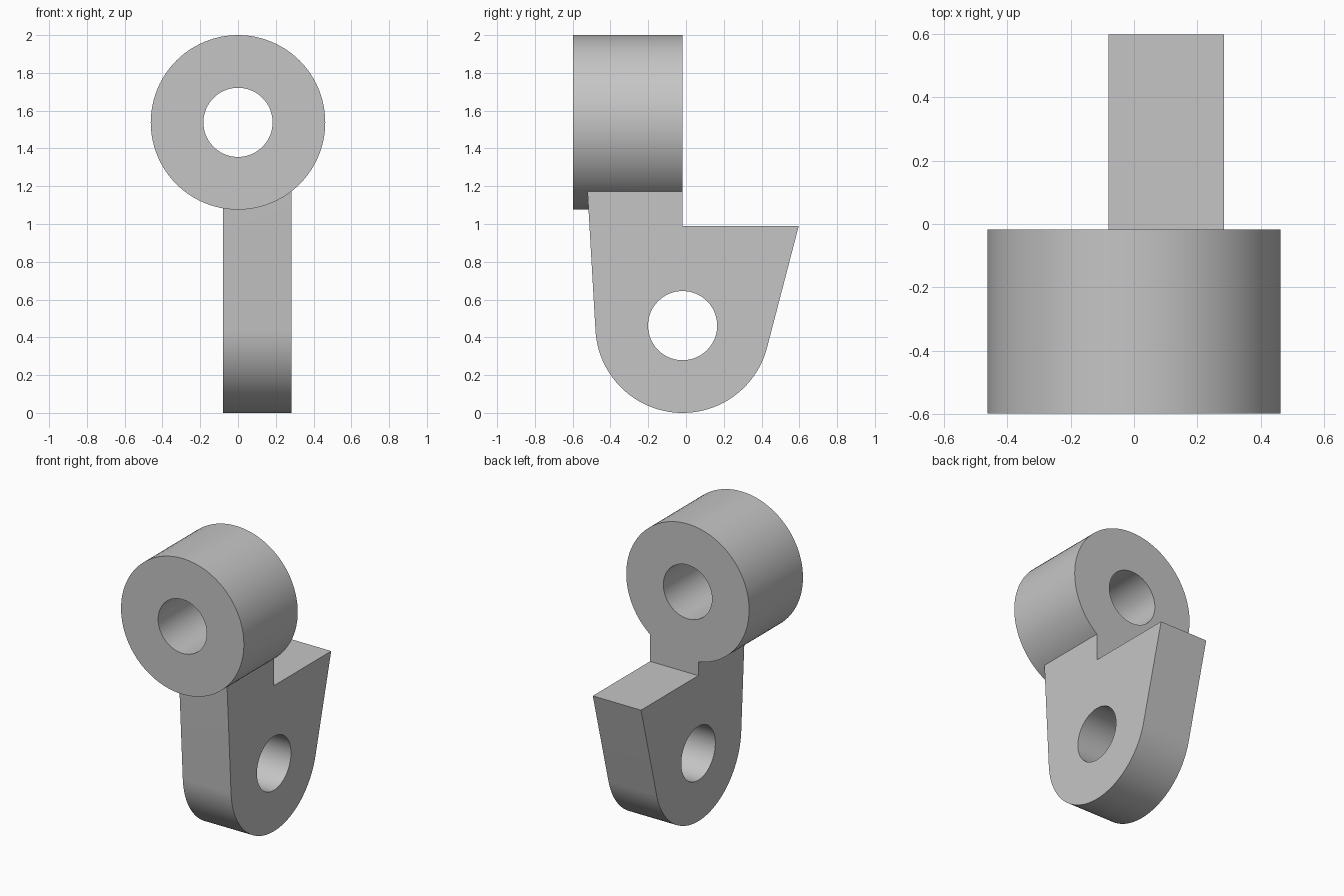
import bpy, bmesh, math
from mathutils import Vector

cube = bpy.data.objects.get("Cube")
if cube:
    bpy.data.objects.remove(cube)

grey = bpy.data.materials.new("light grey")
grey.use_nodes = True
colour = (0.56, 0.56, 0.56, 1)
grey.diffuse_color = colour
grey.node_tree.nodes["Principled BSDF"].inputs["Base Color"].default_value = colour

R, HOLE = 0.462, 0.183
RING = Vector((0, 1.538))       # ring centre in x, z
EYE = Vector((-0.018, R))       # lug hole centre in y, z
FRONT, BACK = -0.597, -0.018
LEFT, RIGHT = -0.08, 0.283


def arc(centre, radius, start, end, steps):
    return [centre + radius * Vector((math.cos(a), math.sin(a)))
            for a in (start + (end - start) * i / steps for i in range(steps + 1))]


def circle(centre, radius):
    return arc(centre, radius, 0, math.tau, 96)[:-1]


def prism(name, outline, axis, low, high):
    """Extrude a closed outline along x or y."""
    def place(p, d):
        return (d, p.x, p.y) if axis == "x" else (p.x, d, p.y)
    bm = bmesh.new()
    face = bm.faces.new([bm.verts.new(place(p, low)) for p in outline])
    top = bmesh.ops.extrude_face_region(bm, geom=[face])["geom"]
    shift = Vector(place(Vector((0, 0)), high - low))
    bmesh.ops.translate(bm, vec=shift,
                        verts=[v for v in top if isinstance(v, bmesh.types.BMVert)])
    bmesh.ops.recalc_face_normals(bm, faces=bm.faces)
    mesh = bpy.data.meshes.new(name)
    bm.to_mesh(mesh)
    bm.free()
    mesh.materials.append(grey)
    obj = bpy.data.objects.new(name, mesh)
    bpy.context.collection.objects.link(obj)
    return obj


def combine(obj, other, operation):
    mod = obj.modifiers.new(operation, "BOOLEAN")
    mod.operation, mod.object, mod.solver = operation, other, "EXACT"
    bpy.context.view_layer.objects.active = obj
    bpy.ops.object.modifier_apply(modifier=mod.name)
    bpy.data.objects.remove(other)


def tangent_angle(point, side):
    d = point - EYE
    return math.atan2(d.y, d.x) + side * math.acos(R / d.length)


# Lug: rounded foot with straight sides tangent to it, and a stepped top
neck_front = Vector((-0.526, 1.25))
shelf_back = Vector((0.597, 0.99))
foot = arc(EYE, R, tangent_angle(neck_front, 1),
           tangent_angle(shelf_back, -1) + math.tau, 64)
lug_outline = [neck_front] + foot + [shelf_back, Vector((BACK, 0.99)), Vector((BACK, 1.25))]
bracket = prism("bracket", lug_outline, "x", LEFT, RIGHT)

# Ring joined on top of the lug
combine(bracket, prism("ring", circle(RING, R), "y", FRONT, BACK), "UNION")

# Through holes in the ring and the lug
combine(bracket, prism("ring_hole", circle(RING, HOLE), "y", -1, 1), "DIFFERENCE")
combine(bracket, prism("lug_hole", circle(EYE, HOLE), "x", -1, 1), "DIFFERENCE")

bpy.ops.object.select_all(action="DESELECT")
bracket.select_set(True)
bpy.context.view_layer.objects.active = bracket
bpy.ops.object.shade_smooth_by_angle(angle=math.radians(20))
